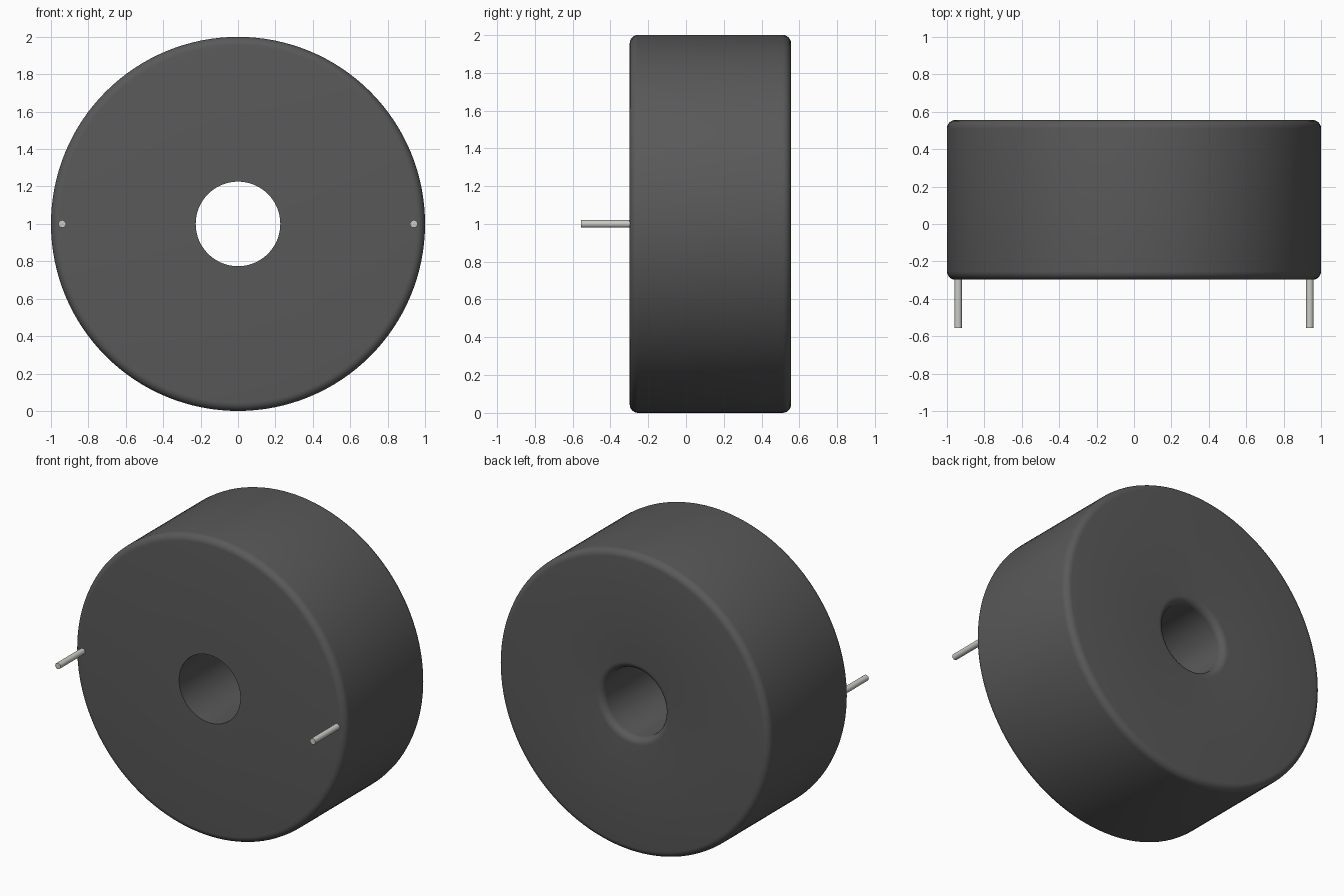
import bpy, bmesh, math
from mathutils import Matrix, Vector

if "Cube" in bpy.data.objects:
    bpy.data.objects.remove(bpy.data.objects["Cube"])

FRONT, BACK, TIP = -0.298, 0.556, -0.556
R_OUT, R_HOLE, FILLET = 1.0, 0.226, 0.045
AXIS = Vector((0, 0, 1))


def material(name, rgb):
    m = bpy.data.materials.new(name)
    m.diffuse_color = (*rgb, 1)
    m.use_nodes = True
    m.node_tree.nodes["Principled BSDF"].inputs["Base Color"].default_value = m.diffuse_color
    return m


def finish(bm, name, mat):
    bmesh.ops.recalc_face_normals(bm, faces=bm.faces)
    mesh = bpy.data.meshes.new(name)
    bm.to_mesh(mesh)
    bm.free()
    mesh.materials.append(mat)
    obj = bpy.data.objects.new(name, mesh)
    bpy.context.collection.objects.link(obj)
    bpy.ops.object.select_all(action='DESELECT')
    obj.select_set(True)
    bpy.context.view_layer.objects.active = obj
    bpy.ops.object.shade_smooth_by_angle(angle=math.radians(30))
    return obj


def fillet(r, y, start, steps=6):
    """Quarter-round of profile points about (r, y), swept anticlockwise."""
    return [(r + FILLET * math.cos(a), y + FILLET * math.sin(a))
            for a in (math.radians(start + 90 * i / steps) for i in range(steps + 1))]


dark = material("dark_plastic", (0.1, 0.1, 0.1))
metal = material("pin_metal", (0.6, 0.6, 0.56))

# Round body: closed profile (radius, y) spun about the y axis; sharp front hole rim
profile = ([(R_HOLE, FRONT)]
           + fillet(R_OUT - FILLET, FRONT + FILLET, -90)
           + fillet(R_OUT - FILLET, BACK - FILLET, 0)
           + fillet(R_HOLE + FILLET, BACK - FILLET, 90))
bm = bmesh.new()
verts = [bm.verts.new((r, y, AXIS.z)) for r, y in profile]
edges = [bm.edges.new((v, verts[(i + 1) % len(verts)])) for i, v in enumerate(verts)]
bmesh.ops.spin(bm, geom=verts + edges, cent=AXIS, axis=(0, 1, 0),
               angle=math.tau, steps=128, use_duplicate=False)
bmesh.ops.remove_doubles(bm, verts=bm.verts, dist=1e-5)
finish(bm, "round_body", dark)

# Two contact pins on the front face
for side, x in (("left", -0.94), ("right", 0.94)):
    bm = bmesh.new()
    place = Matrix.Translation((x, (TIP + FRONT) / 2 + 0.005, AXIS.z)) @ Matrix.Rotation(math.pi / 2, 4, 'X')
    bmesh.ops.create_cone(bm, cap_ends=True, segments=24, radius1=0.02, radius2=0.02,
                          depth=FRONT - TIP + 0.01, matrix=place)
    finish(bm, f"{side}_pin", metal)
